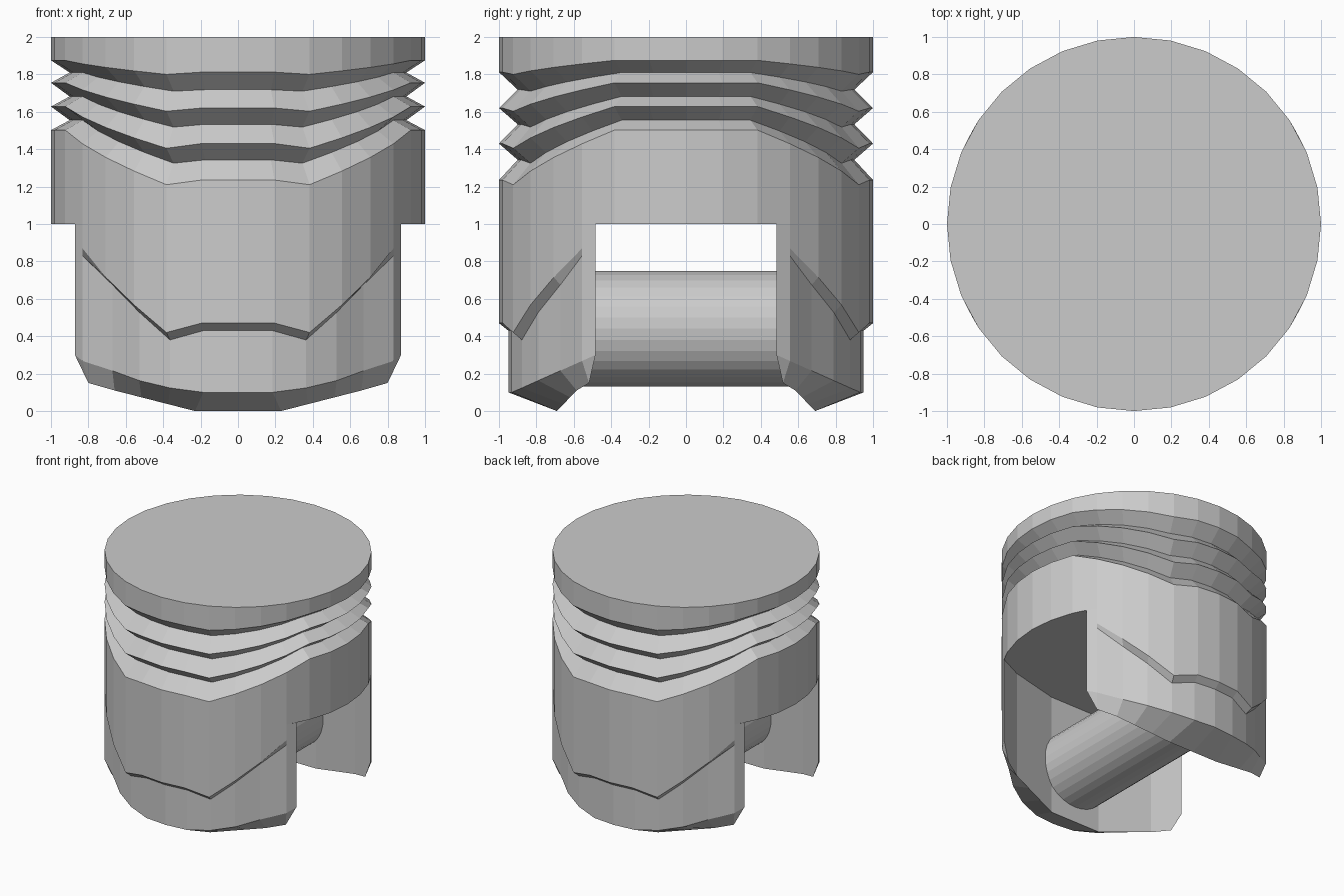
import bpy, bmesh, math

if "Cube" in bpy.data.objects:
    bpy.data.objects.remove(bpy.data.objects["Cube"])

STEP = 11.25                       # 32-sided body
EX, EY = 0.872, 0.484              # vertical edge of each skirt leg


def lerp(x, pts):
    """Piecewise linear lookup in a list of (x, value)."""
    for (x0, v0), (x1, v1) in zip(pts, pts[1:]):
        if x <= x1:
            t = max(0.0, (x - x0) / (x1 - x0))
            return v0 + (v1 - v0) * t
    return pts[-1][1]


def fold(deg):
    """Angle measured from the nearest end of the x axis, 0..90."""
    a = math.radians(deg)
    return math.degrees(math.atan2(abs(math.sin(a)), abs(math.cos(a))))


def polar(r, deg):
    a = math.radians(deg)
    return r * math.cos(a), r * math.sin(a)


def strip(bm, columns, closed=False):
    """Quads between neighbouring columns of points."""
    cols = [[bm.verts.new(p) for p in c] for c in columns]
    pairs = list(zip(cols, cols[1:])) + ([(cols[-1], cols[0])] if closed else [])
    for a, b in pairs:
        for k in range(len(a) - 1):
            bm.faces.new((a[k], a[k + 1], b[k + 1], b[k]))
    return cols


def finish(bm, name):
    bmesh.ops.remove_doubles(bm, verts=bm.verts, dist=0.0005)
    bmesh.ops.recalc_face_normals(bm, faces=bm.faces)
    mesh = bpy.data.meshes.new(name)
    bm.to_mesh(mesh)
    bm.free()
    obj = bpy.data.objects.new(name, mesh)
    bpy.context.collection.objects.link(obj)
    return obj


bm = bmesh.new()

# Grooved crown: radius, z at the sides, at the low corners, at front/back
LEVELS = [
    (1.0, 2.0, 2.0, 2.0),
    (1.0, 1.875, 1.80, 1.812),
    (0.9, 1.81, 1.71, 1.718),
    (1.0, 1.755, 1.603, 1.62),
    (0.9, 1.682, 1.518, 1.533),
    (1.0, 1.628, 1.405, 1.43),
    (0.9, 1.555, 1.325, 1.343),
    (1.0, 1.502, 1.21, 1.235),
    (1.0, 1.0, 1.0, 1.0),
]
columns = []
for i in range(32):
    a = fold(i * STEP)
    columns.append([(*polar(r, i * STEP),
                     lerp(a, [(22.5, s), (67.5, m), (78.75, f)]))
                    for r, s, m, f in LEVELS])
crown = strip(bm, columns, closed=True)
bm.faces.new([c[0] for c in crown])

# Skirt legs: stepped outside, chamfered bottom, bowed inner wall
INNER_Y = [(0, 0.69), (0.23, 0.69), (0.66, 0.585), (EX, EY)]
INNER_Z = [(0, 0.0), (0.23, 0.0), (0.66, 0.11), (0.80, 0.15)]
STEP_Z = [(33.75, 0.87), (45, 0.715), (67.5, 0.42), (78.75, 0.47)]
inner_rings = {}
for sy in (1, -1):
    cols = [[(EX, sy * EY, z) for z in (1, 0.93, 0.89, 0.3, 0.3, 1)]]
    for i in range(3, 14):
        deg = i * STEP
        a = fold(deg)
        r = lerp(a, [(33.75, 1.0), (45, 0.95)])
        zs = lerp(a, STEP_Z)
        x, y = polar(1, deg)
        lx, ly = polar(r, deg)
        zc = lerp(ly, [(0.484, 0.3), (0.93, 0.1)])
        ax = lerp(a, [(33.75, 0.80), (45, 0.66), (78.75, 0.23), (90, 0.0)])
        ix, iy = math.copysign(ax, x), lerp(ax, INNER_Y)
        cols.append([(x, sy * y, 1), (x, sy * y, zs), (lx, sy * ly, zs - 0.04),
                     (lx, sy * ly, zc), (ix, sy * iy, lerp(ax, INNER_Z)),
                     (ix, sy * iy, 1)])
    cols.append([(-x, y, z) for x, y, z in cols[0]])
    strip(bm, cols)
    inner_rings[sy] = [c[-1] for c in cols]

# Flat ceiling between the legs
right_arc = [(*polar(1, i * STEP), 1) for i in range(-2, 3)]
left_arc = [(*polar(1, i * STEP), 1) for i in range(14, 19)]
outline = right_arc + inner_rings[1] + left_arc + inner_rings[-1][::-1]
bm.faces.new([bm.verts.new(p) for p in outline])
finish(bm, "piston_body")

# Cross pin between the legs
bpy.ops.mesh.primitive_cylinder_add(vertices=32, radius=0.31, depth=1.46,
                                    location=(0, 0, 0.44),
                                    rotation=(math.pi / 2, 0, 0))
bpy.context.object.name = "cross_pin"
